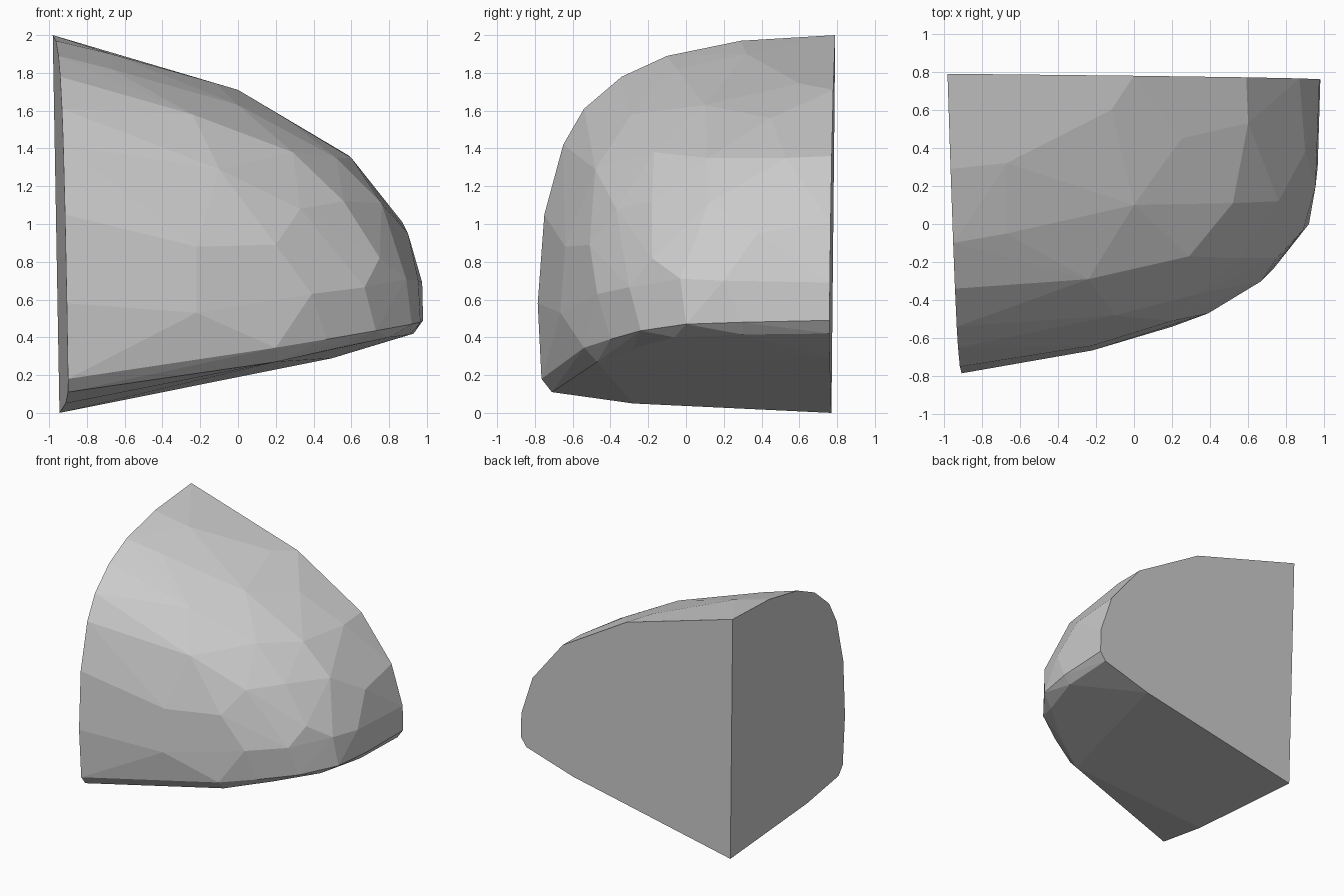
import bpy, bmesh, math

# Flat cut planes of the boulder: left cut gives x, back cut gives y
def on_left(y, z):
    return (-0.921 - 0.0314 * y - 0.0175 * z, y, z)

def on_back(x, z):
    return (x, 0.7624 - 0.008 * x + 0.01 * z, z)

# Outline of the left cut (y, z)
left_outline = [(0.79, 2.0), (0.29, 1.97), (-0.10, 1.89), (-0.34, 1.78), (-0.54, 1.61),
                (-0.65, 1.42), (-0.75, 1.05), (-0.785, 0.58), (-0.765, 0.18),
                (-0.71, 0.11), (-0.28, 0.05), (0.77, 0.0)]

# Outline of the back cut (x, z)
back_outline = [(0.0, 1.71), (0.59, 1.36), (0.87, 1.01), (0.975, 0.69),
                (0.98, 0.49), (0.93, 0.42), (0.5, 0.29)]

# Narrow bevel around the underside: upper and lower edge
rim = [(0.20, -0.54, 0.345), (0.47, -0.40, 0.39), (0.73, -0.24, 0.435),
       (0.92, 0.0, 0.47), (0.966, 0.30, 0.48),
       (0.20, -0.47, 0.27), (0.53, -0.28, 0.345), (0.80, -0.06, 0.40), (0.91, 0.30, 0.415)]

# Corners of the rounded front and top
dome = [(-0.67, 0.32, 1.90), (-0.67, -0.05, 1.82), (-0.12, 0.60, 1.745),
        (0.0, 0.10, 1.63), (-0.24, -0.29, 1.58), (0.25, 0.45, 1.56),
        (0.29, -0.17, 1.38), (0.52, 0.11, 1.35), (0.60, 0.53, 1.35),
        (-0.10, -0.48, 1.29), (0.33, -0.37, 1.08), (0.56, -0.18, 1.12),
        (0.76, 0.12, 1.11), (0.90, 0.38, 0.95), (0.20, -0.51, 0.89),
        (-0.22, -0.64, 0.88), (-0.22, -0.665, 0.53), (0.39, -0.47, 0.63),
        (0.67, -0.30, 0.665), (0.75, -0.18, 0.82), (0.89, -0.03, 0.71),
        (0.955, 0.20, 0.70)]

points = [on_left(*p) for p in left_outline] + [on_back(*p) for p in back_outline] + rim + dome

# Wrap the corners in a faceted convex skin
bm = bmesh.new()
for p in points:
    bm.verts.new(p)
hull = bmesh.ops.convex_hull(bm, input=bm.verts[:])
bmesh.ops.delete(bm, geom=[v for v in bm.verts if not v.link_faces], context='VERTS')
bmesh.ops.dissolve_limit(bm, angle_limit=math.radians(1.0), verts=bm.verts[:], edges=bm.edges[:])
bmesh.ops.recalc_face_normals(bm, faces=bm.faces[:])

mesh = bpy.data.meshes.new("rock")
bm.to_mesh(mesh)
bm.free()
stone = bpy.data.materials.new("stone grey")
stone.diffuse_color = (0.6, 0.6, 0.6, 1)
mesh.materials.append(stone)
rock = bpy.data.objects.new("rock", mesh)
bpy.context.collection.objects.link(rock)
